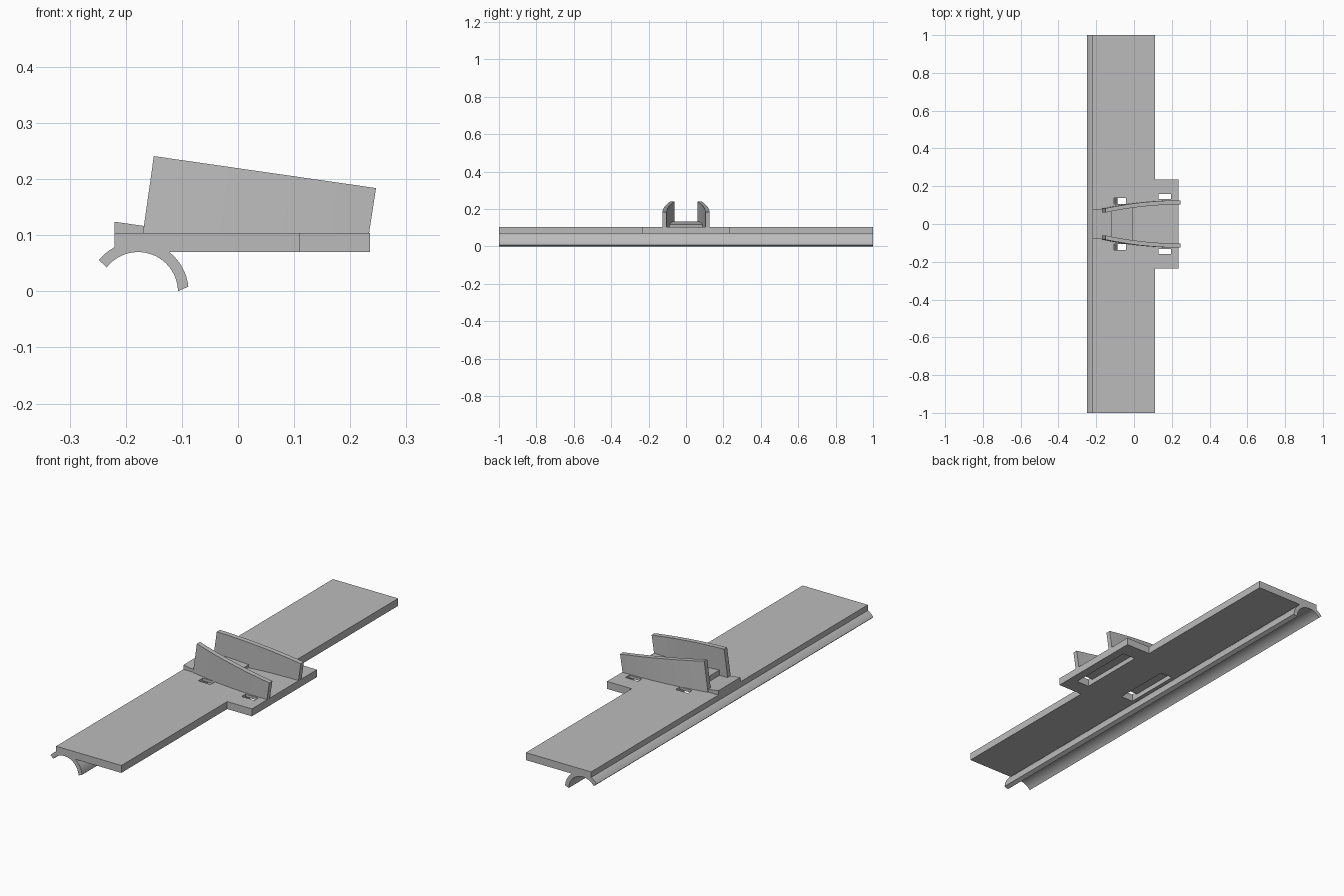
import bpy, bmesh, math

if "Cube" in bpy.data.objects:
    bpy.data.objects.remove(bpy.data.objects["Cube"], do_unlink=True)

grey = bpy.data.materials.new("plain grey")
grey.use_nodes = True
grey.diffuse_color = (0.5, 0.5, 0.5, 1)
grey.node_tree.nodes["Principled BSDF"].inputs["Base Color"].default_value = (0.5, 0.5, 0.5, 1)


def loft(name, rings):
    """Skin equal-length rings of points and cap both ends."""
    bm = bmesh.new()
    loops = [[bm.verts.new(p) for p in ring] for ring in rings]
    n = len(loops[0])
    for a, b in zip(loops, loops[1:]):
        for i in range(n):
            j = (i + 1) % n
            bm.faces.new((a[i], a[j], b[j], b[i]))
    bm.faces.new(loops[0])
    bm.faces.new(loops[-1])
    bmesh.ops.recalc_face_normals(bm, faces=bm.faces)
    mesh = bpy.data.meshes.new(name)
    bm.to_mesh(mesh)
    bm.free()
    ob = bpy.data.objects.new(name, mesh)
    bpy.context.collection.objects.link(ob)
    mesh.materials.append(grey)
    return ob


def box(name, x0, x1, y0, y1, z0, z1):
    plan = [(x0, y0), (x1, y0), (x1, y1), (x0, y1)]
    return loft(name, [[(x, y, z) for x, y in plan] for z in (z0, z1)])


def side_profile(name, outline, y):
    """Extrude an x-z outline between -y and y."""
    return loft(name, [[(x, s * y, z) for x, z in outline] for s in (-1, 1)])


def smooth(ob):
    bpy.ops.object.select_all(action="DESELECT")
    ob.select_set(True)
    bpy.context.view_layer.objects.active = ob
    bpy.ops.object.shade_smooth_by_angle(angle=math.radians(30))


# Long mounting plate with a central tab
BOTTOM, TOP, BACK, EDGE, TAB, TAB_Y = 0.07, 0.104, -0.22, 0.11, 0.235, 0.235
plan = [(BACK, -1), (EDGE, -1), (EDGE, -TAB_Y), (TAB, -TAB_Y),
        (TAB, TAB_Y), (EDGE, TAB_Y), (EDGE, 1), (BACK, 1)]
plate = loft("mounting_plate", [[(x, y, z) for x, y in plan] for z in (BOTTOM, TOP)])

# Strap channels: a groove below, open to the top at both ends
cutters = []
for x0, x1, y_in, y_out in ((-0.105, -0.043, 0.105, 0.137), (0.13, 0.195, 0.132, 0.16)):
    cutters.append(box("groove_cutter", x0, x1, -y_out, y_out, 0.05, 0.092))
    for s in (-1, 1):
        ys = sorted((s * y_in, s * y_out))
        cutters.append(box("hole_cutter", x0, x1, *ys, 0.04, 0.12))
for c in cutters:
    mod = plate.modifiers.new("strap_cut", "BOOLEAN")
    mod.operation = "DIFFERENCE"
    mod.solver = "EXACT"
    mod.object = c
bpy.context.view_layer.objects.active = plate
for mod in list(plate.modifiers):
    bpy.ops.object.modifier_apply(modifier=mod.name)
for c in cutters:
    bpy.data.objects.remove(c, do_unlink=True)

# Curved clip running under the back edge
CX, CZ, STEPS = -0.178, -0.001, 28


def arc(radius, start, end):
    angles = [math.radians(start + (end - start) * i / STEPS) for i in range(STEPS + 1)]
    return [(CX + radius * math.cos(a), CZ + radius * math.sin(a)) for a in angles]


clip = side_profile("pipe_clip", arc(0.071, 1, 142) + arc(0.09, 141, 6), 1)
smooth(clip)

# Sloping pad and raised wedge between the cradle walls
side_profile("back_pad", [(BACK, 0.1), (BACK, 0.124), (-0.115, 0.109), (-0.115, 0.1)], 0.08)
wedge_plan = [(-0.12, 0.08), (-0.01, 0.1)]
loft("cradle_wedge", [[(x, -y, 0.1), (x, y, 0.1), (x + dx, y, z), (x + dx, -y, z)]
                      for (x, y), z, dx in zip(wedge_plan, (0.134, 0.118), (0, 0.003))])

# Pair of tilted, gently bowed cradle walls
for side, name in ((1, "left_cradle_wall"), (-1, "right_cradle_wall")):
    rings = []
    for i in range(17):
        t = i / 16
        outer = 0.083 + 0.042 * (1 - (1 - t) ** 2)
        inner = outer - 0.022
        xb, xt = -0.17 + 0.403 * t, -0.15 + 0.396 * t
        zt = 0.241 - 0.057 * t
        rings.append([(xb, side * inner, 0.1), (xb, side * outer, 0.1),
                      (xt, side * outer, zt), (xt, side * inner, zt)])
    smooth(loft(name, rings))
